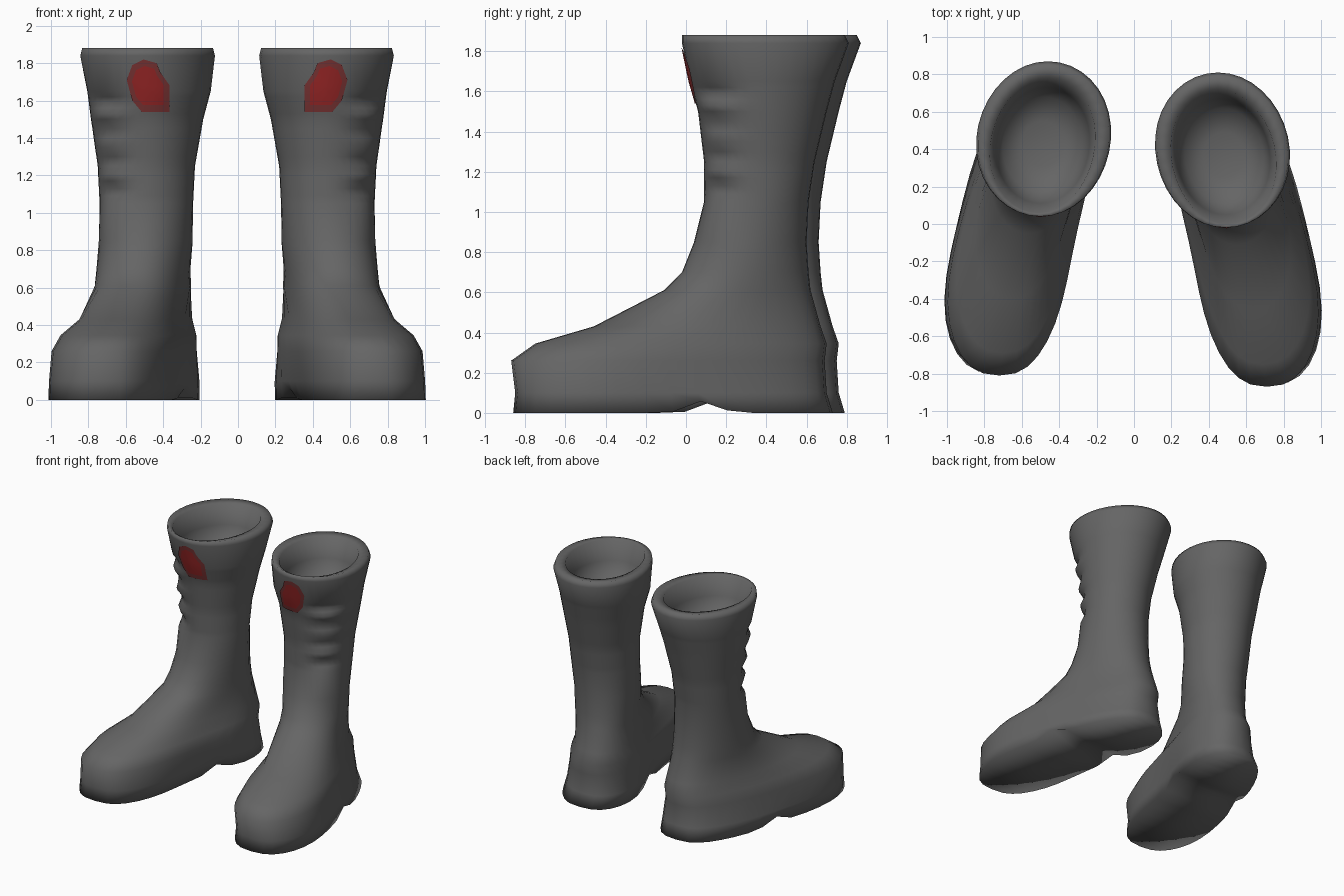
import bpy, bmesh, math
from mathutils import Vector
from mathutils.bvhtree import BVHTree

if "Cube" in bpy.data.objects:
    bpy.data.objects.remove(bpy.data.objects["Cube"])

SIDES = 36


def make_material(name, colour):
    mat = bpy.data.materials.new(name)
    mat.use_nodes = True
    mat.diffuse_color = colour
    bsdf = mat.node_tree.nodes["Principled BSDF"]
    bsdf.inputs["Base Color"].default_value = colour
    bsdf.inputs["Roughness"].default_value = 0.8
    return mat


leather = make_material("dark grey leather", (0.13, 0.13, 0.13, 1))
red = make_material("red patch", (0.32, 0.02, 0.02, 1))
faded_red = make_material("faded red edge", (0.20, 0.035, 0.035, 1))

# Horizontal slices: height, back y, front y, heel x, heel half width, toe x, toe half width
OUTSIDE = [
    (0, .73, -.86, .45, .36, .72, .36),
    (.1, .70, -.85, .44, .35, .72, .36),
    (.26, .69, -.87, .44, .33, .71, .36),
    (.345, .70, -.75, .43, .32, .69, .32),
    (.43, .67, -.46, .42, .28, .64, .25),
    (.61, .62, -.11, .44, .26, .55, .23),
    (.7, .61, -.02, .45, .25, .53, .24),
    (.85, .60, .04, .46, .25, .50, .25),
    (1.05, .61, .09, .48, .25, .48, .25),
    (1.25, .64, .09, .48, .26, .48, .26),
    (1.5, .70, .06, .47, .30, .48, .30),
    (1.65, .74, .02, .46, .33, .47, .33),
    (1.84, .81, -.02, .45, .36, .49, .36),
    (1.88, .79, -.02, .45, .35, .49, .35),
]
INSIDE = [
    (1.87, .72, 0, .45, .28, .50, .28),
    (1.72, .67, .05, .46, .25, .49, .25),
    (1.6, .62, .11, .47, .21, .49, .21),
    (1.56, .49, .25, .48, .11, .48, .11),
]


def refine(rows):
    """Add in-between slices on the shaft, so the creases have room."""
    out = []
    for a, b in zip(rows, rows[1:]):
        steps = 5 if 1 < a[0] < 1.6 else 1
        for k in range(steps):
            out.append([p + (q - p) * k / steps for p, q in zip(a, b)])
    return out + [rows[-1]]


def slice_points(row, creased):
    z, back, front, heel_x, heel_w, toe_x, toe_w = row
    power = 0.72 + 0.28 * min(1, z / 0.8)
    points = []
    for i in range(SIDES):
        angle = 2 * math.pi * i / SIDES
        t = (1 - math.cos(angle)) / 2
        s = math.sin(angle)
        # the foot swings outwards from heel to toe, with a narrow waist low down
        swing = t ** 0.85
        waist = s ** 8 * max(0, 1 - z / 0.6)
        centre = heel_x + (toe_x - heel_x) * swing * swing * (3 - 2 * swing) + 0.02 * waist
        width = heel_w + (toe_w - heel_w) * t - 0.05 * waist
        p = Vector((centre + width * math.copysign(abs(s) ** power, s),
                    back + (front - back) * t, z))
        # creases on the outer front of the shaft
        if creased and 1 < z < 1.75:
            facing = max(0, math.cos(angle - math.radians(135))) ** 14
            wave = math.sin((z - 1) * 2 * math.pi / 0.16)
            p += Vector((1, -1, 0)) * 0.015 * facing * wave
        # raised arch between sole and heel
        if z == 0:
            p.z = 0.06 * max(0, 1 - abs(p.y - 0.08) / 0.16)
        points.append(p)
    return points


def finish(name, bm, materials):
    mesh = bpy.data.meshes.new(name)
    bm.to_mesh(mesh)
    bm.free()
    for mat in materials:
        mesh.materials.append(mat)
    mesh.shade_smooth()
    bpy.context.collection.objects.link(bpy.data.objects.new(name, mesh))


def cap(bm, ring):
    """Close a ring with strips running from side to side."""
    half = SIDES // 2
    bm.faces.new((ring[0], ring[1], ring[-1]))
    for i in range(1, half - 1):
        bm.faces.new((ring[i], ring[i + 1], ring[-i - 1], ring[-i]))
    bm.faces.new((ring[half - 1], ring[half], ring[half + 1]))


# Patch outline around its middle: sideways and up
PATCH = [(-.12, -.14), (-.08, -.14), (-.03, -.14), (.03, -.14), (.08, -.08), (.11, .03),
         (.08, .11), (.02, .14), (-.05, .12), (-.07, .07), (-.12, 0), (-.12, -.08)]


def build_boot(side_name, side, shift_x, shift_y):
    def place(p):
        return Vector((side * p.x + shift_x, p.y + shift_y, p.z))

    # Leather shell, running over the rim and down into the opening
    bm = bmesh.new()
    rings = []
    for rows, creased in ((refine(OUTSIDE), True), (INSIDE, False)):
        for row in rows:
            rings.append([bm.verts.new(place(p)) for p in slice_points(row, creased)])
    for low, high in zip(rings, rings[1:]):
        for i in range(SIDES):
            j = (i + 1) % SIDES
            bm.faces.new((low[i], low[j], high[j], high[i]))
    cap(bm, rings[0])
    cap(bm, rings[-1])
    bmesh.ops.recalc_face_normals(bm, faces=bm.faces)
    tree = BVHTree.FromBMesh(bm)
    finish(side_name + "_boot", bm, [leather])

    # Red patch laid on the front of the shaft
    bm = bmesh.new()

    def on_surface(dx, dz):
        start = place(Vector((0.475 + dx, -2, 1.68 + dz)))
        hit = tree.ray_cast(start, Vector((0, 1, 0)))[0]
        return bm.verts.new(hit - Vector((0, 0.008, 0)))

    middle = on_surface(0, 0)
    loops = [[on_surface(x * k / 4, z * k / 4) for x, z in PATCH] for k in range(1, 5)]
    count = len(PATCH)
    for i in range(count):
        j = (i + 1) % count
        bm.faces.new((middle, loops[0][i], loops[0][j]))
        for inner, outer in zip(loops, loops[1:]):
            face = bm.faces.new((inner[i], outer[i], outer[j], inner[j]))
            face.material_index = int(outer is loops[-1])
    bm.normal_update()
    if sum(f.normal.y for f in bm.faces) > 0:
        bmesh.ops.reverse_faces(bm, faces=bm.faces)
    finish(side_name + "_patch", bm, [red, faded_red])


build_boot("left", 1, 0, 0)
build_boot("right", -1, -0.01, 0.06)
